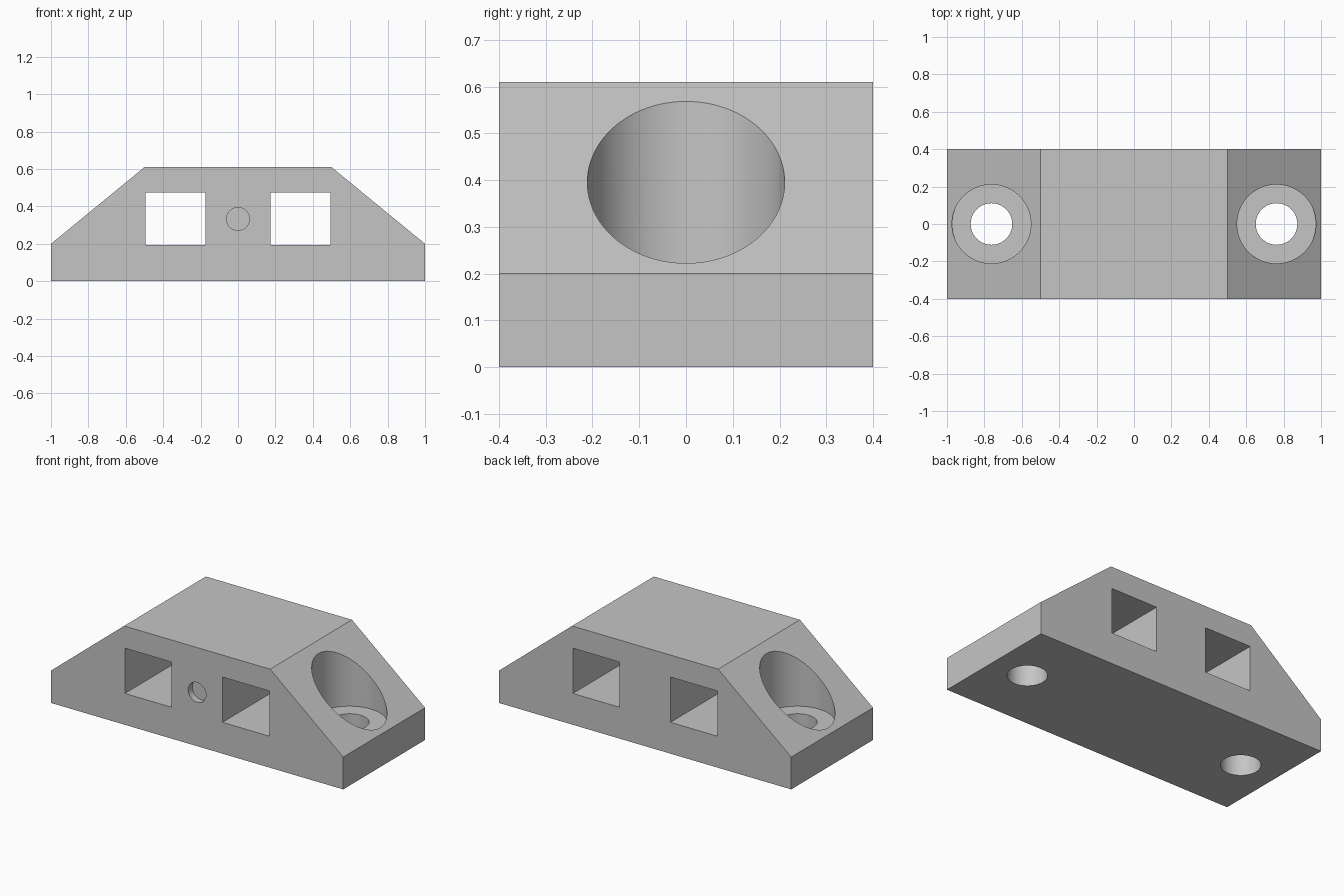
import bpy
import bmesh
import math
from mathutils import Matrix

default_cube = bpy.data.objects.get("Cube")
if default_cube:
    bpy.data.objects.remove(default_cube, do_unlink=True)

DEPTH = 0.8
FLOOR = 0.2      # height of the counterbore seat
BORE_X = 0.762

grey = bpy.data.materials.new("plain grey")
grey.use_nodes = True
colour = (0.56, 0.56, 0.56, 1)
grey.diffuse_color = colour
grey.node_tree.nodes["Principled BSDF"].inputs["Base Color"].default_value = colour


def add_object(name, bm):
    bmesh.ops.recalc_face_normals(bm, faces=bm.faces)
    mesh = bpy.data.meshes.new(name)
    bm.to_mesh(mesh)
    bm.free()
    mesh.materials.append(grey)
    obj = bpy.data.objects.new(name, mesh)
    bpy.context.collection.objects.link(obj)
    return obj


def prism(name, profile):
    """Extrude an x-z outline through the depth of the block."""
    bm = bmesh.new()
    face = bm.faces.new([bm.verts.new((x, -DEPTH / 2, z)) for x, z in profile])
    new = bmesh.ops.extrude_face_region(bm, geom=[face])["geom"]
    verts = [v for v in new if isinstance(v, bmesh.types.BMVert)]
    bmesh.ops.translate(bm, verts=verts, vec=(0, DEPTH, 0))
    return add_object(name, bm)


def cutter(name, centre, size=None, radius=None, length=1, turn=0):
    """Make a box or a cylinder to be cut away."""
    bm = bmesh.new()
    if size:
        bmesh.ops.create_cube(bm, size=1, matrix=Matrix.Diagonal((*size, 1)))
    else:
        bmesh.ops.create_cone(bm, cap_ends=True, segments=96, radius1=radius,
                              radius2=radius, depth=length,
                              matrix=Matrix.Rotation(turn, 4, 'X'))
    bmesh.ops.translate(bm, verts=bm.verts, vec=centre)
    obj = add_object(name, bm)
    obj.hide_render = True
    return obj


# Block with sloping ends
half = [(1, 0), (1, 0.2), (0.5, 0.61)]
block = prism("mounting_block", half + [(-x, z) for x, z in reversed(half)])

# Square windows, screw holes and counterbores on both sides
cutters = []
for side, s in (("left", 1), ("right", -1)):
    cutters += [
        cutter(side + "_window", (s * 0.334, 0, 0.334), size=(0.32, 1, 0.28)),
        cutter(side + "_counterbore", (s * BORE_X, 0, FLOOR + 0.5), radius=0.211),
        cutter(side + "_screw_hole", (s * BORE_X, 0, 0.15), radius=0.111),
    ]

# Shallow round recess in the front
cutters.append(cutter("front_recess", (0, -DEPTH / 2, 0.333), radius=0.061,
                      length=0.08, turn=math.pi / 2))

bpy.context.view_layer.objects.active = block
for obj in cutters:
    cut = block.modifiers.new(obj.name, 'BOOLEAN')
    cut.operation = 'DIFFERENCE'
    cut.solver = 'EXACT'
    cut.object = obj
    bpy.ops.object.modifier_apply(modifier=cut.name)
    bpy.data.objects.remove(obj, do_unlink=True)

# Round walls smooth, all other edges sharp
bpy.ops.object.select_all(action='DESELECT')
block.select_set(True)
bpy.ops.object.shade_smooth_by_angle(angle=math.radians(30))
